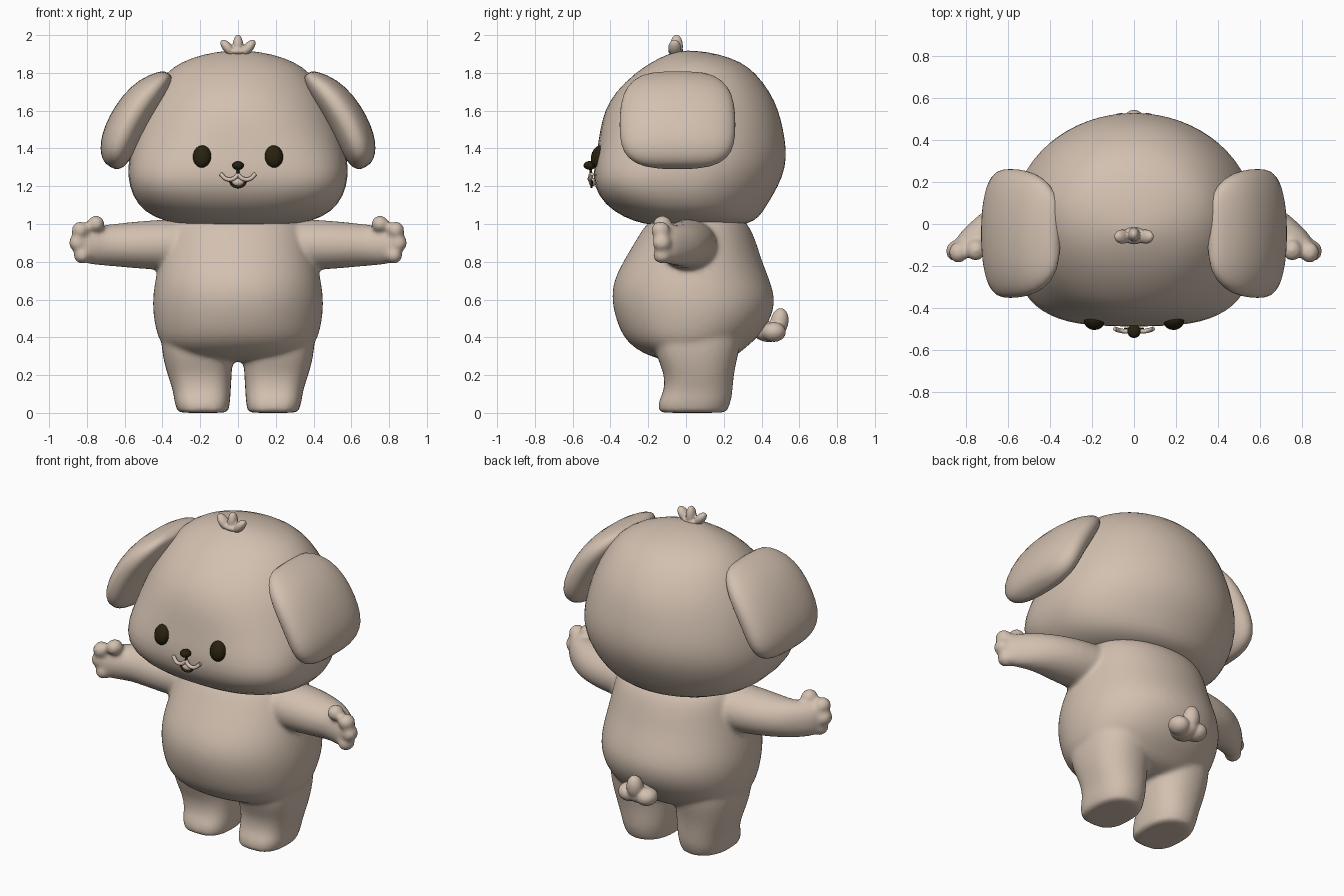
import bpy, bmesh, math
from mathutils import Vector, Matrix, Euler

if "Cube" in bpy.data.objects:
    bpy.data.objects.remove(bpy.data.objects["Cube"])

X, Y, Z = Vector((1, 0, 0)), Vector((0, 1, 0)), Vector((0, 0, 1))


def material(name, color):
    m = bpy.data.materials.new(name)
    m.use_nodes = True
    m.diffuse_color = color
    bsdf = m.node_tree.nodes["Principled BSDF"]
    bsdf.inputs["Base Color"].default_value = color
    bsdf.inputs["Roughness"].default_value = 0.7
    return m


TAN = material("warm tan", (0.65, 0.53, 0.435, 1))
DARK = material("dark brown", (0.022, 0.015, 0.005, 1))


def finish(bm, name, mat, subsurf=0):
    """Turn a bmesh into a smooth-shaded object."""
    bmesh.ops.recalc_face_normals(bm, faces=bm.faces[:])
    for f in bm.faces:
        f.smooth = True
    me = bpy.data.meshes.new(name)
    bm.to_mesh(me)
    bm.free()
    me.materials.append(mat)
    ob = bpy.data.objects.new(name, me)
    bpy.context.collection.objects.link(ob)
    if subsurf:
        mod = ob.modifiers.new("Smooth surface", "SUBSURF")
        mod.levels = mod.render_levels = subsurf
    return ob


def fuse(ob, voxel, iterations):
    """Melt overlapping pieces into one soft skin."""
    remesh = ob.modifiers.new("Fuse", "REMESH")
    remesh.mode = "VOXEL"
    remesh.voxel_size = voxel
    remesh.use_smooth_shade = True
    soft = ob.modifiers.new("Soften", "SMOOTH")
    soft.factor = 0.5
    soft.iterations = iterations


def loft(bm, sections, u, v, n=28, back=2.2):
    """Skin superellipse rings: (centre, half u, half v, exponent)."""
    rings = []
    for centre, ru, rv, e in sections:
        ring = []
        for i in range(n):
            c, s = math.cos(math.tau * i / n), math.sin(math.tau * i / n)
            p = e if s < 0 else min(e, back)
            a = math.copysign(abs(c) ** (2 / p), c) * ru
            b = math.copysign(abs(s) ** (2 / p), s) * rv
            ring.append(bm.verts.new(Vector(centre) + u * a + v * b))
        rings.append(ring)
    for r0, r1 in zip(rings, rings[1:]):
        for i in range(n):
            j = (i + 1) % n
            bm.faces.new((r0[i], r0[j], r1[j], r1[i]))
    bm.faces.new(rings[0])
    bm.faces.new(rings[-1])


def blob(bm, centre, radii, rot=(0, 0, 0)):
    mat = Matrix.LocRotScale(Vector(centre), Euler(rot), Vector(radii))
    bmesh.ops.create_uvsphere(bm, u_segments=24, v_segments=14, radius=1, matrix=mat)


def tube(name, points, radius, mat):
    cu = bpy.data.curves.new(name, "CURVE")
    cu.dimensions = "3D"
    cu.bevel_depth = radius
    cu.bevel_resolution = 3
    cu.use_fill_caps = True
    sp = cu.splines.new("BEZIER")
    sp.bezier_points.add(len(points) - 1)
    for bp, p in zip(sp.bezier_points, points):
        bp.co = p
        bp.handle_left_type = bp.handle_right_type = "AUTO"
    cu.materials.append(mat)
    ob = bpy.data.objects.new(name, cu)
    bpy.context.collection.objects.link(ob)


# Body: torso, legs, arms and fingers
bm = bmesh.new()
torso = [(.27, .05, .2, .13), (.30, .035, .32, .23), (.34, .02, .39, .29),
         (.4, .025, .428, .36), (.5, .04, .45, .415), (.6, .04, .456, .437),
         (.7, .03, .442, .417), (.8, .035, .42, .37), (.9, .05, .395, .325),
         (1.0, .06, .37, .275), (1.06, .06, .3, .2)]
loft(bm, [((0, y, z), rx, ry, 2.1) for z, y, rx, ry in torso], X, Y)
leg = [(0, .185, .035, .13, .175), (.005, .185, .036, .135, .18), (.06, .19, .045, .149, .195),
       (.11, .19, .065, .152, .182), (.2, .203, .07, .17, .183),
       (.28, .212, .06, .184, .21), (.4, .21, .06, .203, .24), (.5, .2, .06, .19, .22)]
arm = [(.2, .02, .89, .155, .135), (.4, .01, .89, .155, .135), (.55, 0, .889, .143, .124),
       (.68, -.02, .888, .11, .11), (.76, -.065, .886, .09, .104),
       (.82, -.1, .886, .068, .092), (.855, -.115, .886, .035, .06)]
fingers = [(.752, -.125, 1.0), (.835, -.135, .968), (.85, -.128, .9), (.825, -.125, .835)]
for s in (-1, 1):
    loft(bm, [((s * x, y, z), rx, ry, 2.8) for z, x, y, rx, ry in leg], X, Y)
    loft(bm, [((s * x, y, z), ry, rz, 2) for x, y, z, ry, rz in arm], Y, Z)
    for x, y, z in fingers:
        blob(bm, (s * x, y, z), (.047, .052, .046))
fuse(finish(bm, "body", TAN, 2), 0.012, 12)

# Head: wide flat-fronted cheeks, rounder crown and back
bm = bmesh.new()
head = [(.99, .06, .2, .18, 2), (1.0, .05, .33, .28, 2.1), (1.035, .03, .45, .36, 2.4),
        (1.1, .0, .535, .43, 2.8), (1.2, 0, .58, .492, 3.3), (1.3, .02, .587, .51, 3.1),
        (1.4, .032, .57, .502, 2.7), (1.5, .03, .545, .487, 2.3), (1.6, .03, .51, .463, 2.1),
        (1.7, .035, .46, .412, 2), (1.8, .05, .385, .32, 2), (1.86, .055, .3, .235, 2),
        (1.9, .04, .18, .135, 2), (1.918, .01, .06, .045, 2)]
loft(bm, [((0, y, z), rx, ry, e) for z, y, rx, ry, e in head], X, Y, 32, 2)
finish(bm, "head", TAN, 1)

# Floppy ears: thick rounded pads hanging outward
ear = [(.37, 1.8, .12, .02), (.385, 1.785, .2, .045), (.45, 1.725, .275, .085),
       (.525, 1.635, .305, .1), (.592, 1.525, .31, .104), (.638, 1.42, .305, .1),
       (.66, 1.355, .268, .082), (.672, 1.317, .2, .055), (.676, 1.302, .1, .025)]
for s, side in ((1, "left"), (-1, "right")):
    bm = bmesh.new()
    normal = Vector((s * .86, 0, .5))
    loft(bm, [((s * x, -.045, z), ry, t, 2.4) for x, z, ry, t in ear], Y, normal)
    finish(bm, side + "_ear", TAN, 1)

    # Eyes
    bm = bmesh.new()
    blob(bm, (s * .19, -.463, 1.357), (.049, .039, .06), (-.25, 0, s * .15))
    finish(bm, side + "_eye", DARK)

    # Upper lip
    tube(side + "_lip", [(0, -.505, 1.262), (s * .025, -.51, 1.24), (s * .06, -.508, 1.238),
                         (s * .092, -.498, 1.265)], .011, TAN)

# Nose and the small mouth below it
bm = bmesh.new()
blob(bm, (0, -.51, 1.31), (.032, .032, .023))
finish(bm, "nose", DARK)
tube("nose_line", [(0, -.503, 1.3), (0, -.503, 1.255)], .007, DARK)
bm = bmesh.new()
blob(bm, (0, -.495, 1.222), (.032, .02, .022))
finish(bm, "tongue", TAN)
tube("lower_lip", [(-.042, -.498, 1.228), (-.029, -.5, 1.206), (0, -.5, 1.195),
                   (.029, -.5, 1.206), (.042, -.498, 1.228)], .006, DARK)

# Hair tuft: three little lobes melted together
bm = bmesh.new()
blob(bm, (0, -.05, 1.94), (.028, .034, .063))
blob(bm, (0, -.055, 1.915), (.06, .04, .022))
for s in (-1, 1):
    blob(bm, (s * .055, -.06, 1.933), (.026, .034, .052), (0, s * .7, 0))
fuse(finish(bm, "hair_tuft", TAN), 0.005, 4)

# Tail: upright middle lobe with a lobe on each side, melted together
bm = bmesh.new()
blob(bm, (0, .495, .482), (.048, .048, .074), (-.15, 0, 0))
blob(bm, (0, .44, .43), (.08, .085, .055))
for s in (-1, 1):
    blob(bm, (s * .062, .465, .428), (.06, .064, .052), (0, -s * .25, 0))
fuse(finish(bm, "tail", TAN), 0.007, 6)
